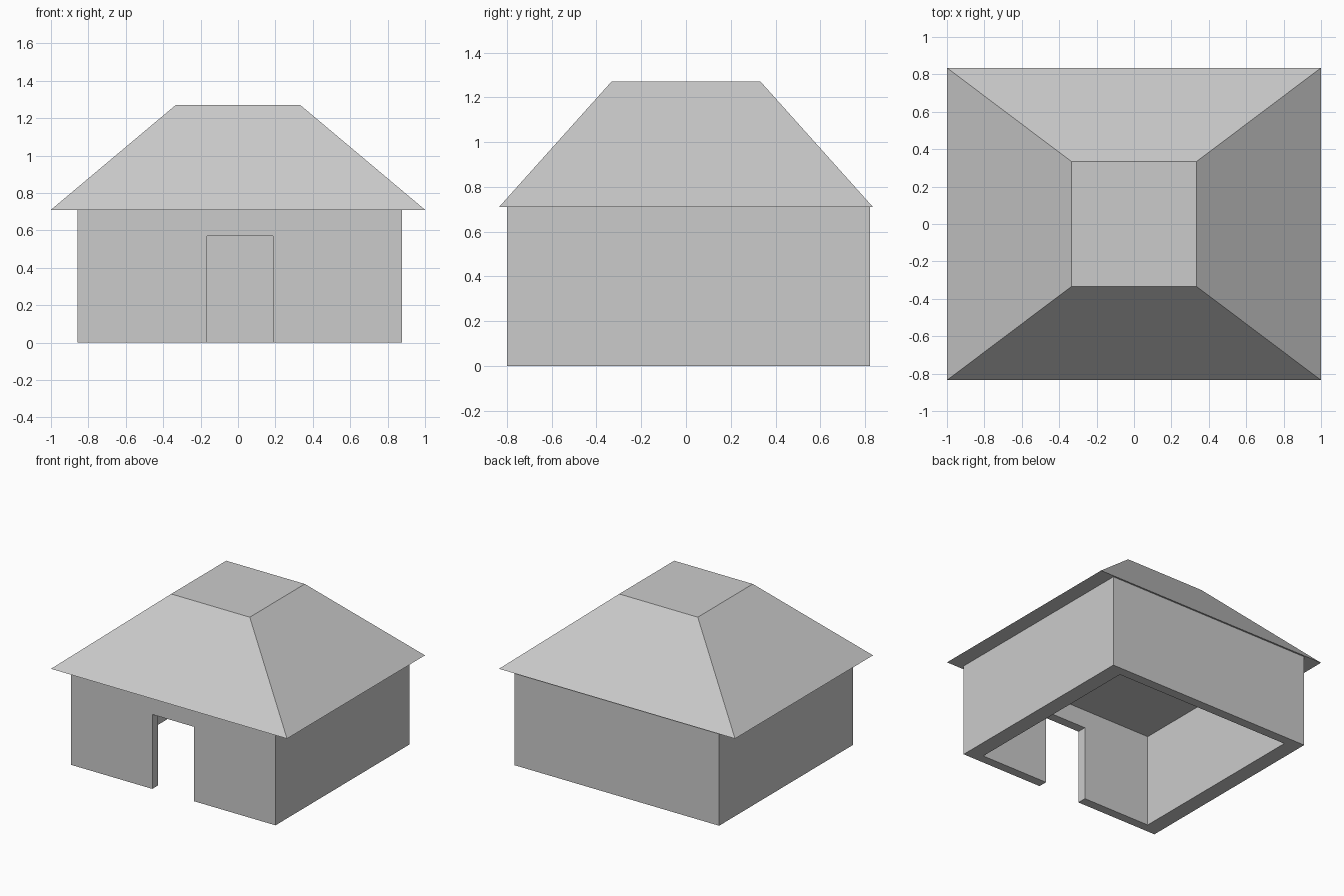
import bpy, bmesh

if "Cube" in bpy.data.objects:
    bpy.data.objects.remove(bpy.data.objects["Cube"])

def frustum(name, lo, hi, inset=None):
    """Box from lo to hi; inset gives optional half sizes of the top face."""
    bm = bmesh.new()
    bmesh.ops.create_cube(bm, size=1)
    for v in bm.verts:
        top = v.co.z > 0
        for i in range(3):
            v.co[i] = hi[i] if v.co[i] > 0 else lo[i]
            if top and inset and i < 2:
                v.co[i] = inset[i] if v.co[i] > 0 else -inset[i]
    bmesh.ops.recalc_face_normals(bm, faces=bm.faces)
    mesh = bpy.data.meshes.new(name)
    bm.to_mesh(mesh)
    bm.free()
    obj = bpy.data.objects.new(name, mesh)
    bpy.context.collection.objects.link(obj)
    return obj

def cut(obj, cutter):
    cutter.hide_render = True
    cutter.display_type = 'WIRE'
    mod = obj.modifiers.new(cutter.name, 'BOOLEAN')
    mod.operation = 'DIFFERENCE'
    mod.solver = 'EXACT'
    mod.object = cutter

EAVE = 0.71

# Walls: open-bottomed shell with a front doorway
walls = frustum("walls", (-0.857, -0.80, 0), (0.878, 0.823, EAVE))
cut(walls, frustum("room_cutter", (-0.737, -0.73, -0.2), (0.758, 0.75, EAVE + 0.2)))
cut(walls, frustum("door_cutter", (-0.166, -1.0, -0.3), (0.188, -0.5, 0.57)))

# Roof: flat-topped hip roof whose underside is the ceiling
frustum("roof", (-1, -0.835, EAVE), (1, 0.835, 1.27), inset=(0.333, 0.333))

bpy.context.view_layer.update()
